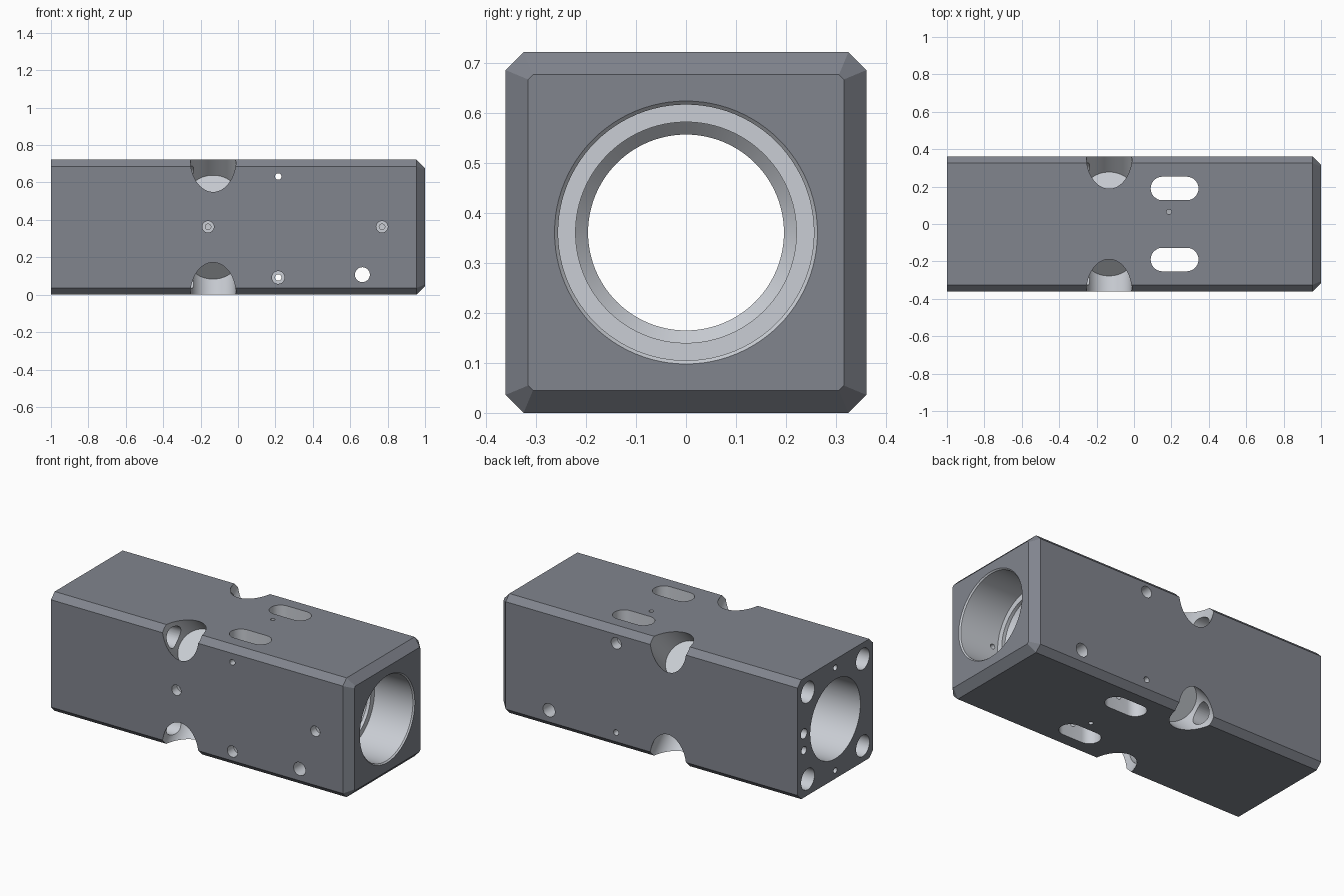
import bpy, bmesh, math
from mathutils import Vector

if "Cube" in bpy.data.objects:
    bpy.data.objects.remove(bpy.data.objects["Cube"])

H = 0.361                      # half width of the square block


def material(name, rgb):
    m = bpy.data.materials.new(name)
    m.diffuse_color = (*rgb, 1)
    m.use_nodes = True
    m.node_tree.nodes["Principled BSDF"].inputs["Base Color"].default_value = m.diffuse_color
    return m


DARK = material("dark_coating", (0.22, 0.234, 0.27))
BARE = material("bare_metal", (0.59, 0.615, 0.66))


def loft(rings, name, mat):
    """Skin closed rings of points and cap both ends."""
    bm = bmesh.new()
    vs = [[bm.verts.new(p) for p in r] for r in rings]
    n = len(vs[0])
    for a, b in zip(vs, vs[1:]):
        for i in range(n):
            j = (i + 1) % n
            bm.faces.new((a[i], a[j], b[j], b[i]))
    bm.faces.new(vs[0])
    bm.faces.new(vs[-1])
    bmesh.ops.recalc_face_normals(bm, faces=bm.faces)
    me = bpy.data.meshes.new(name)
    bm.to_mesh(me)
    bm.free()
    me.materials.append(mat)
    ob = bpy.data.objects.new(name, me)
    bpy.context.collection.objects.link(ob)
    return ob


def octagon(x, h, c):
    k = h - c
    pts = [(h, -k), (h, k), (k, h), (-k, h), (-h, k), (-h, -k), (-k, -h), (k, -h)]
    return [(x, y, z + H) for y, z in pts]


# main block with chamfered long edges and one chamfered end
block = loft([octagon(-1, H, 0.036), octagon(0.955, H, 0.036),
              octagon(1, 0.316, 0.0097)], "valve_block", DARK)


def cut(cutter):
    """Subtract the cutter; its walls keep the bare metal material."""
    cutter.hide_render = True
    m = block.modifiers.new("cut", 'BOOLEAN')
    m.operation = 'DIFFERENCE'
    m.solver = 'EXACT'
    m.material_mode = 'TRANSFER'
    m.object = cutter
    bpy.context.view_layer.objects.active = block
    bpy.ops.object.modifier_apply(modifier=m.name)
    bpy.data.objects.remove(cutter, do_unlink=True)


def drill(origin, axis, profile, n=32):
    """Cut a turned hole; profile is (distance along axis, radius)."""
    o, a = Vector(origin), Vector(axis).normalized()
    u = a.orthogonal().normalized()
    v = a.cross(u)
    rings = [[o + a * t + (u * math.cos(2 * math.pi * i / n)
                           + v * math.sin(2 * math.pi * i / n)) * r
              for i in range(n)] for t, r in profile]
    cut(loft(rings, "hole_cutter", BARE))


# stepped main bore, measured from the chamfered end
drill((1, 0, H), (-1, 0, 0),
      [(-0.01, 0.272), (0.008, 0.256), (0.265, 0.256), (0.265, 0.221),
       (0.285, 0.221), (0.31, 0.196), (0.45, 0.196), (0.45, 0.24), (2.02, 0.24)], 96)

# diagonal nut pockets on the four long edges, and bolt holes leading into them
for sy in (-1, 1):
    for sz in (-1, 1):
        drill((-0.133, sy * H, H + sz * H), (0, -sy, -sz), [(-0.2, 0.122), (0.24, 0.122)], 64)
        drill((-1.02, sy * 0.263, H + sz * 0.263), (1, 0, 0), [(0, 0.064), (0.88, 0.064)])

# oblong ports through the top and bottom
for sy in (-1, 1):
    outline = []
    for i in range(34):
        a = math.pi * (i if i < 17 else i - 1) / 16 - math.pi / 2
        cx = 0.217 + (0.065 if i < 17 else -0.065)
        outline.append((cx + 0.063 * math.cos(a), sy * 0.19 + 0.063 * math.sin(a)))
    cut(loft([[(x, y, z) for x, y in outline] for z in (-0.1, 0.82)], "port_cutter", BARE))

# small vents between the ports, staggered top and bottom
drill((0.187, 0.065, 0.74), (0, 0, -1), [(0, 0.013), (0.2, 0.013)], 24)
drill((0.247, -0.065, -0.02), (0, 0, 1), [(0, 0.013), (0.2, 0.013)], 24)

# cross holes through both sides, counterbored on one side each
step = [(-0.02, 0.034), (0.06, 0.034), (0.06, 0.017)]
drill((0.215, -H, 0.092), (0, 1, 0), step + [(0.76, 0.017)])
drill((0.215, H, 0.632), (0, -1, 0), step + [(0.76, 0.017)])
drill((0.665, -H, 0.107), (0, 1, 0), [(-0.02, 0.04), (0.76, 0.04)])

# front ports reaching the bore
for x in (-0.16, 0.77):
    drill((x, -H, 0.363), (0, 1, 0),
          [(-0.02, 0.031), (0.05, 0.031), (0.05, 0.015), (0.17, 0.015)])

# small tapped holes in the flat end
for y, z, r in ((0, 0.672, 0.017), (0, 0.05, 0.017), (0.3, 0.285, 0.024), (0.3, 0.387, 0.03)):
    drill((-1.02, y, z), (1, 0, 0), [(0, r), (0.12, r)], 24)

# smooth the round walls, keep machined edges crisp
bpy.ops.object.select_all(action='DESELECT')
block.select_set(True)
bpy.context.view_layer.objects.active = block
bpy.ops.object.shade_smooth_by_angle(angle=math.radians(25))
